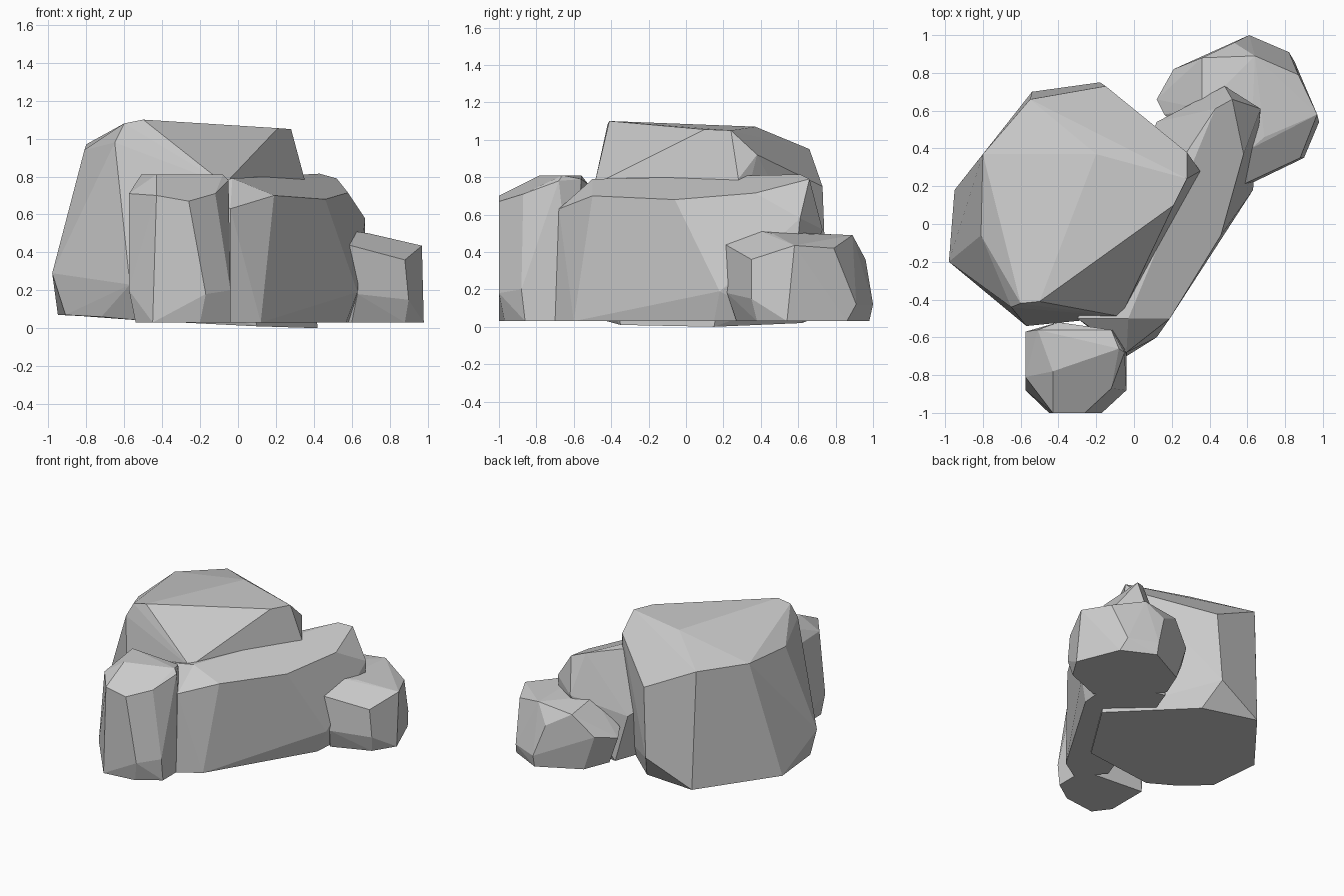
import bpy, bmesh, math


def rock(name, corners):
    """Chiselled convex boulder wrapped around a few corner points."""
    bm = bmesh.new()
    for c in corners:
        bm.verts.new(c)
    res = bmesh.ops.convex_hull(bm, input=bm.verts)
    loose = [v for v in bm.verts if not v.link_faces]
    bmesh.ops.delete(bm, geom=loose, context='VERTS')
    # merge nearly coplanar triangles into broad facets
    bmesh.ops.dissolve_limit(bm, angle_limit=math.radians(4),
                             verts=bm.verts, edges=bm.edges)
    bmesh.ops.recalc_face_normals(bm, faces=bm.faces)
    mesh = bpy.data.meshes.new(name)
    bm.to_mesh(mesh)
    bm.free()
    obj = bpy.data.objects.new(name, mesh)
    bpy.context.collection.objects.link(obj)
    return obj


# large boulder at the back left
rock("main_boulder", [
    (-.60, -.42, 1.08), (-.50, -.41, 1.10), (.21, .10, 1.055), (.28, .24, 1.05),
    (-.20, .37, 1.07), (-.55, .66, .95), (-.15, .73, .75), (.28, .38, .92),
    (-.80, .37, .97), (-.81, -.06, .94), (.35, .28, .79), (-.07, -.49, .76),
    (-.65, -.44, .98), (-.98, -.20, .29), (-.57, -.54, .23), (-.95, .18, .07),
    (-.91, -.22, .07), (-.72, -.37, .06), (-.54, .70, .05), (-.18, .75, .22),
    (-.10, .62, .02), (.42, .15, 0), (-.50, -.46, .04), (.10, -.35, .01)])

# long slab leaning along the right side
rock("long_boulder", [
    (-.04, -.70, .03), (-.04, -.68, .63), (.12, -.60, .03), (.19, -.50, .70),
    (.46, -.06, .68), (.58, .37, .715), (.52, .66, .79), (.67, .61, .58),
    (.67, .60, .48), (.63, .18, .19), (.57, .15, .03), (.60, .50, .03),
    (.43, .61, .815), (.35, .28, .79), (.06, -.32, .79), (-.03, -.50, .79),
    (.48, .73, .52), (.12, .54, .38), (.20, .58, .03), (-.30, -.50, .74),
    (-.20, -.52, .03)])

# small upright stone at the front
rock("front_stone", [
    (-.43, -.78, .81), (-.43, -.58, .81), (-.51, -.56, .81), (-.08, -.66, .81),
    (-.12, -.56, .79), (-.05, -.68, .78), (-.12, -.87, .71), (-.26, -1, .67),
    (-.43, -1, .70), (-.575, -.83, .57), (-.575, -.81, .71), (-.575, -.57, .70),
    (-.40, -.52, .76), (-.17, -1, .18), (-.04, -.88, .20), (-.45, -1, .03),
    (-.20, -.97, .03), (-.04, -.86, .03), (-.575, -.88, .20), (-.54, -.88, .03),
    (-.54, -.56, .03), (-.04, -.60, .03)])

# low stone at the back right
rock("back_stone", [
    (.58, .21, .44), (.62, .40, .51), (.69, .46, .50), (.97, .58, .435),
    (.88, .35, .36), (.90, .35, .15), (.63, .22, .18), (.60, .27, .03),
    (.87, .79, .42), (.64, .89, .49), (.53, .96, .36), (.82, .91, .12),
    (.61, 1, .12), (.61, .98, .03), (.98, .54, .03), (.85, .86, .03),
    (.36, .88, .46), (.21, .82, .30), (.12, .66, .26), (.16, .58, .30),
    (.36, .61, .50), (.30, .82, .03), (.22, .62, .03), (.88, .38, .03)])
